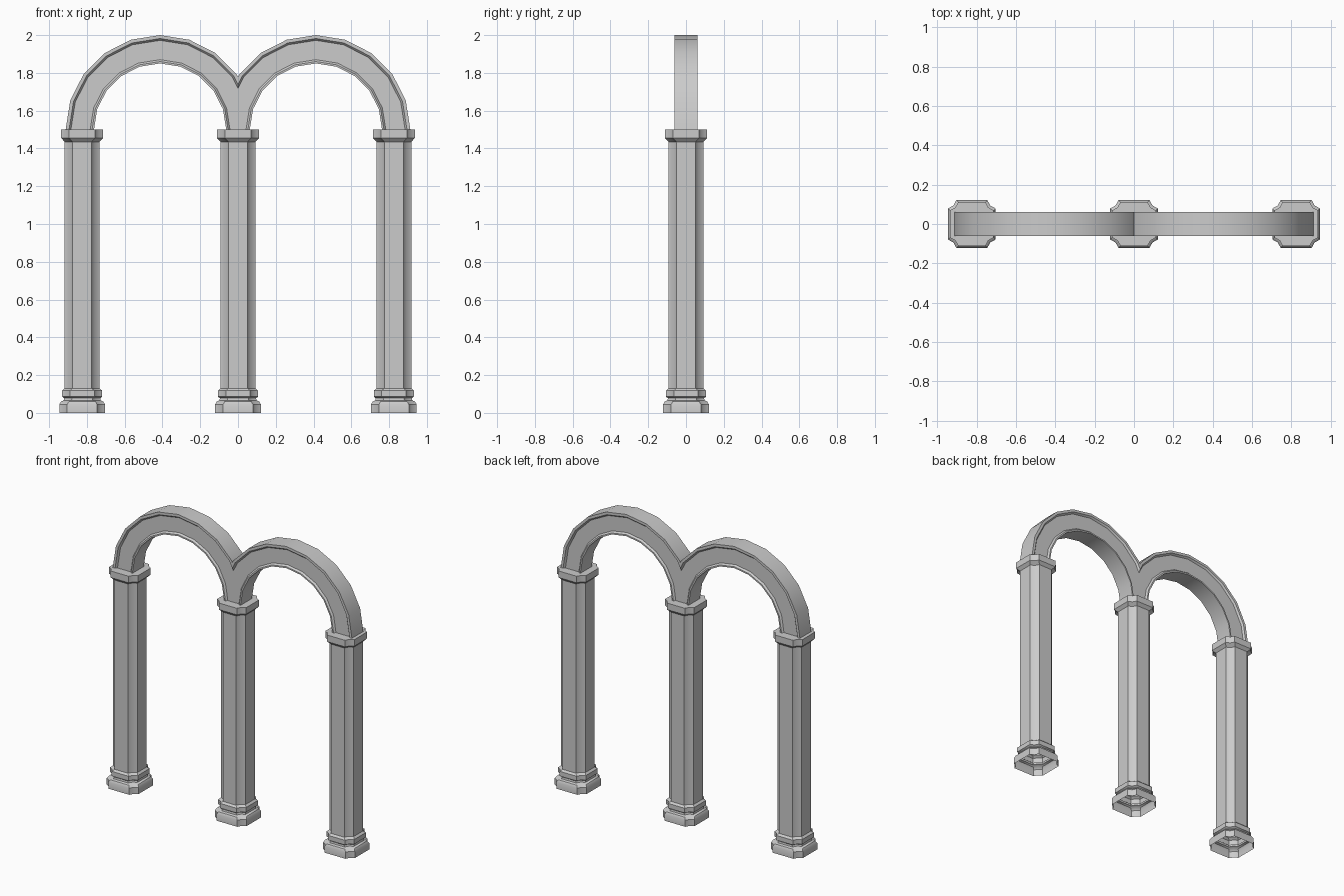
import bpy, bmesh, math

if "Cube" in bpy.data.objects:
    bpy.data.objects.remove(bpy.data.objects["Cube"])

SPACING = 0.825     # distance between column centres
SPRING = 1.5        # height where the arches start


def finish(name, bm):
    bmesh.ops.recalc_face_normals(bm, faces=bm.faces)
    mesh = bpy.data.meshes.new(name)
    bm.to_mesh(mesh)
    bm.free()
    ob = bpy.data.objects.new(name, mesh)
    bpy.context.collection.objects.link(ob)
    bpy.ops.object.select_all(action='DESELECT')
    ob.select_set(True)
    bpy.context.view_layer.objects.active = ob
    bpy.ops.object.shade_smooth_by_angle(angle=math.radians(35))
    return ob


def bridge(bm, a, b, closed=True):
    n = len(a)
    for i in range(n if closed else n - 1):
        j = (i + 1) % n
        bm.faces.new((a[i], a[j], b[j], b[i]))


# Column outline: a square with notched corners, at half width r
def outline(r):
    corner = [(r, r - 0.042), (r - 0.027, r - 0.027), (r - 0.042, r)]
    pts = []
    for k in range(4):
        c, s = (1, 0, -1, 0)[k], (0, 1, 0, -1)[k]
        pts += [(x * c - y * s, x * s + y * c) for x, y in corner]
    return pts


# (half width, height): base block, neck, ring, shaft, capital
PROFILE = [(0.121, 0), (0.121, 0.045), (0.112, 0.06), (0.098, 0.066),
           (0.096, 0.078), (0.106, 0.086), (0.106, 0.118), (0.0925, 0.13),
           (0.0925, 1.435), (0.111, 1.455), (0.111, SPRING)]


def column(name, x):
    bm = bmesh.new()
    rings = [[bm.verts.new((px + x, py, z)) for px, py in outline(r)]
             for r, z in PROFILE]
    for a, b in zip(rings, rings[1:]):
        bridge(bm, a, b)
    bm.faces.new(rings[-1])     # closed top, open underside
    return finish(name, bm)


for name, x in (("left_column", -SPACING), ("middle_column", 0),
                ("right_column", SPACING)):
    column(name, x)

# Arch section (radius, y): raised rims around a recessed face
half = [(0.35, 0.062), (0.36, 0.062), (0.37, 0.05), (0.472, 0.05),
        (0.482, 0.062), (0.5, 0.062)]
SECTION = half + [(r, -y) for r, y in reversed(half)]


# Arch of ten segments, trimmed where it meets its neighbour at x = 0
def arch(name, side):
    bm = bmesh.new()
    rings = []
    for i in range(11):
        a = math.pi * i / 10
        rings.append([bm.verts.new((side * (SPACING / 2 + r * math.cos(a)), y,
                                    SPRING + r * math.sin(a)))
                      for r, y in SECTION])
    for a, b in zip(rings, rings[1:]):
        bridge(bm, a, b)
    bmesh.ops.bisect_plane(bm, geom=bm.verts[:] + bm.edges[:] + bm.faces[:],
                           plane_co=(0, 0, 0), plane_no=(-side, 0, 0),
                           clear_outer=True)
    return finish(name, bm)


arch("left_arch", -1)
arch("right_arch", 1)
